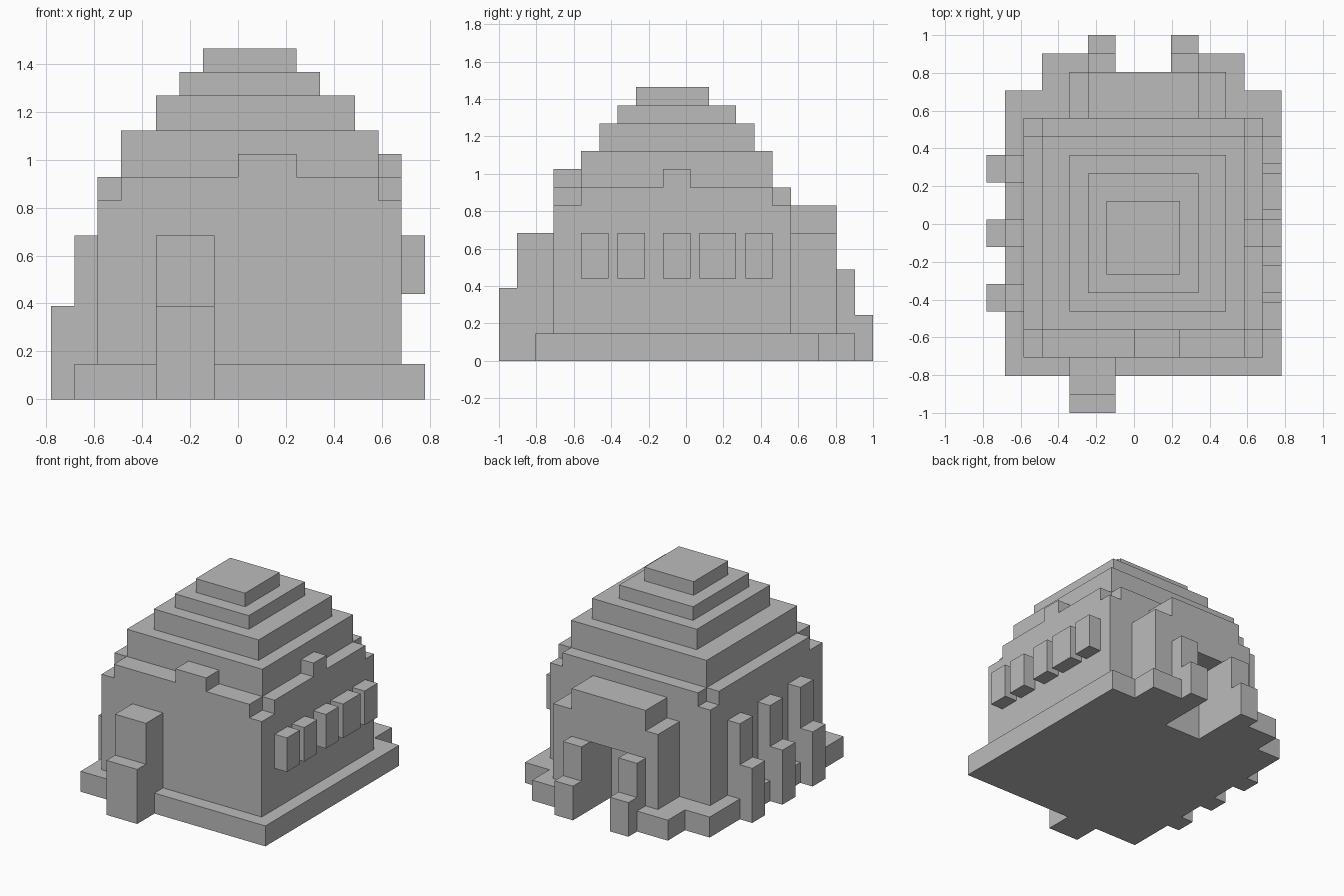
import bpy
import bmesh
from mathutils import Vector

cube = bpy.data.objects.get("Cube")
if cube:
    bpy.data.objects.remove(cube, do_unlink=True)

U = 2 / 41          # block size
Y_MID = 20.5        # blocks from the front edge to the centre

stone = bpy.data.materials.new("grey_stone")
stone.use_nodes = True
GREY = (0.5, 0.5, 0.5, 1)
stone.diffuse_color = GREY
stone.node_tree.nodes["Principled BSDF"].inputs["Base Color"].default_value = GREY


def prism(name, outline, start, end, axis="z"):
    """Extrude an outline, measured in blocks, along one axis."""
    place = {"x": lambda a, b, d: (d, a, b),
             "y": lambda a, b, d: (a, d, b),
             "z": lambda a, b, d: (a, b, d)}[axis]

    def point(a, b, d):
        x, y, z = place(a, b, d)
        return Vector((x, y - Y_MID, z)) * U

    bm = bmesh.new()
    face = bm.faces.new([bm.verts.new(point(a, b, start)) for a, b in outline])
    moved = bmesh.ops.extrude_face_region(bm, geom=[face])["geom"]
    verts = [v for v in moved if isinstance(v, bmesh.types.BMVert)]
    bmesh.ops.translate(bm, verts=verts,
                        vec=point(0, 0, end) - point(0, 0, start))
    bmesh.ops.recalc_face_normals(bm, faces=bm.faces)
    mesh = bpy.data.meshes.new(name)
    bm.to_mesh(mesh)
    bm.free()
    mesh.materials.append(stone)
    obj = bpy.data.objects.new(name, mesh)
    bpy.context.scene.collection.objects.link(obj)
    return obj


def block(name, x, y, z):
    (x0, x1), (y0, y1) = x, y
    return prism(name, [(x0, y0), (x1, y0), (x1, y1), (x0, y1)], *z)


# Floor slab, notched at the rear doorway
prism("floor_slab", [(-14, 4), (16, 4), (16, 35), (12, 35), (12, 39), (4, 39),
                     (4, 32), (-2, 32), (-2, 39), (-10, 39), (-10, 35),
                     (-14, 35)], 0, 3)

# Main walls and the parapet with cut corners
block("main_walls", (-12, 14), (6, 32), (3, 17))
prism("parapet", [(-10, 6), (12, 6), (12, 9), (14, 9), (14, 30), (12, 30),
                  (12, 32), (-10, 32), (-10, 30), (-12, 30), (-12, 9),
                  (-10, 9)], 17, 19)
block("front_merlon", (0, 5), (6, 9), (19, 21))
block("left_merlon", (12, 14), (18, 21), (19, 21))

# Stepped roof
block("roof_tier_1", (-10, 12), (9, 30), (19, 23))
block("roof_tier_2", (-7, 10), (11, 28), (23, 26))
block("roof_tier_3", (-5, 7), (13, 26), (26, 28))
block("roof_tier_4", (-3, 5), (15, 23), (28, 30))

# Window bays on the left wall
for i, (y0, y1) in enumerate([(9, 12), (13, 16), (18, 21), (22, 26), (27, 30)]):
    block(f"window_bay_{i + 1}", (14, 16), (y0, y1), (9, 14))

# Stepped buttresses on the right wall
for i in range(3):
    y0 = 11 + 7 * i
    prism(f"buttress_{i + 1}", [(-16, 0), (-14, 0), (-14, 3), (-12, 3),
                                (-12, 14), (-14, 14), (-14, 8), (-16, 8)],
          y0, y0 + 3, "y")

# Stepped pier on the front
prism("front_pier", [(0, 0), (4, 0), (4, 3), (6, 3), (6, 14), (2, 14),
                     (2, 8), (0, 8)], -7, -2, "x")

# Rear porch with a doorway through it
prism("rear_porch", [(-7, 3), (-7, 14), (-5, 14), (-5, 17), (7, 17), (7, 14),
                     (10, 14), (10, 3), (4, 3), (4, 10), (-2, 10), (-2, 3)],
      32, 37, "y")

# Stepped posts on both sides of the doorway
for side, x0 in (("right", -5), ("left", 4)):
    prism(f"{side}_porch_post", [(37, 3), (39, 3), (39, 0), (41, 0), (41, 5),
                                 (39, 5), (39, 10), (37, 10)],
          x0, x0 + 3, "x")
